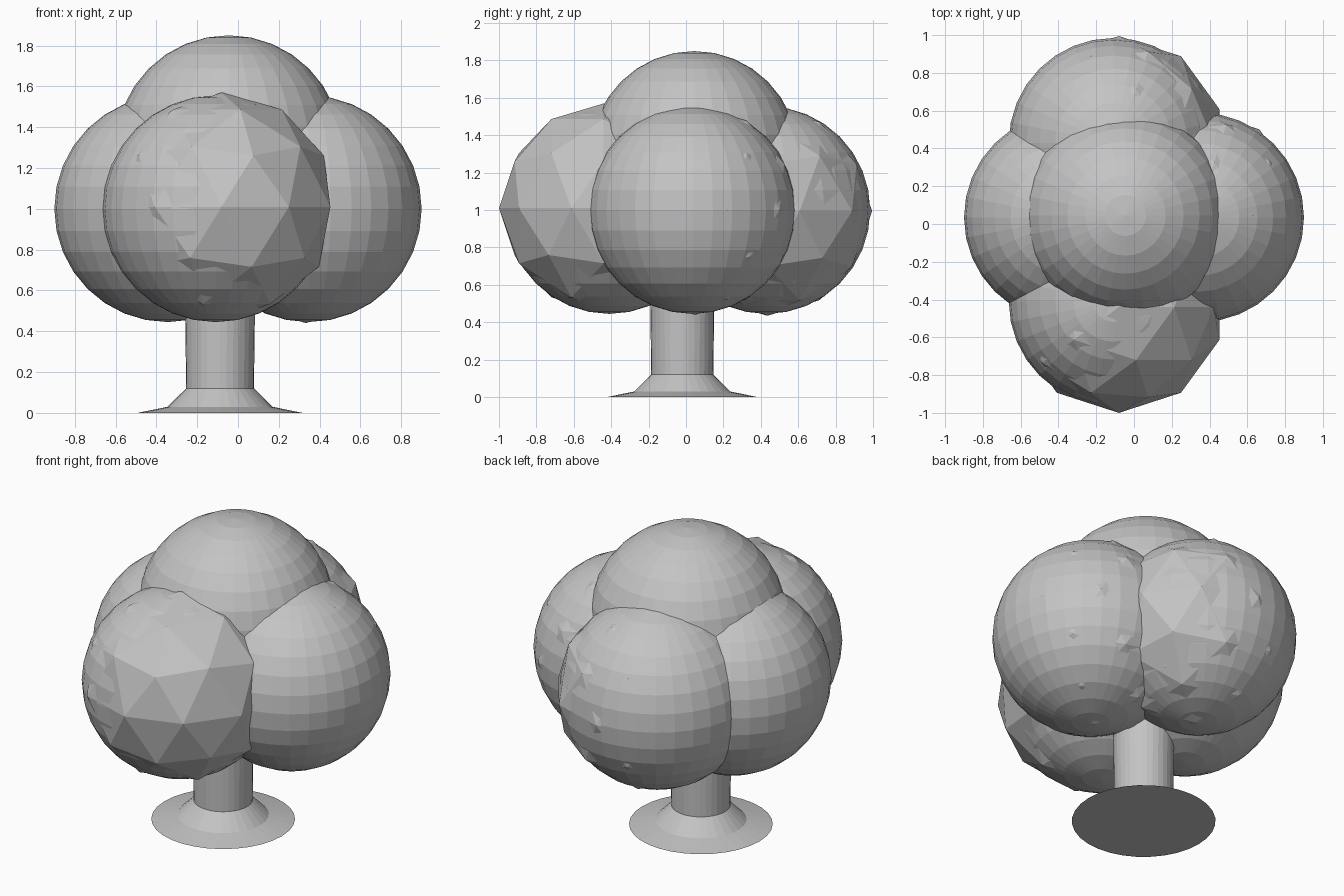
import bpy, math

if "Cube" in bpy.data.objects:
    bpy.data.objects.remove(bpy.data.objects["Cube"])

grey = bpy.data.materials.new("plain_grey")
grey.diffuse_color = (0.55, 0.55, 0.55, 1)
grey.use_nodes = True
grey.node_tree.nodes["Principled BSDF"].inputs["Base Color"].default_value = grey.diffuse_color


def finish(name):
    ob = bpy.context.object
    ob.name = name
    ob.data.materials.append(grey)


def round_clump(name, centre, r):
    bpy.ops.mesh.primitive_uv_sphere_add(segments=32, ring_count=16, radius=r, location=centre)
    finish(name)


def faceted_clump(name, centre, r):
    bpy.ops.mesh.primitive_ico_sphere_add(subdivisions=2, radius=r, location=centre)
    finish(name)


# Smoother leaf clumps
R = 0.555
round_clump("leaves_top", (-0.045, 0.045, 1.295), R)
round_clump("leaves_left", (-0.345, 0.035, 1.0), R)
round_clump("leaves_right", (0.345, 0.035, 1.0), R)
round_clump("leaves_front", (-0.108, -0.41, 1.0), R)
round_clump("leaves_back", (-0.108, 0.43, 1.0), R)

# Coarse faceted clumps that poke through the smoother ones
faceted_clump("leaves_front_faceted", (-0.08, -0.44, 1.01), 0.56)
faceted_clump("leaves_back_faceted", (-0.08, 0.435, 0.995), 0.56)
faceted_clump("leaves_right_faceted", (0.334, 0.048, 1.0), 0.56)

# Trunk with flared foot, turned from a profile of (radius, height)
profile = [(0.404, 0), (0.257, 0.03), (0.166, 0.12), (0.171, 0.50), (0.171, 1.0)]
n = 32
verts = [(r * math.cos(2 * math.pi * i / n), r * math.sin(2 * math.pi * i / n), z)
         for r, z in profile for i in range(n)]
faces = [(k * n + i, k * n + (i + 1) % n, (k + 1) * n + (i + 1) % n, (k + 1) * n + i)
         for k in range(len(profile) - 1) for i in range(n)]
faces.append(tuple(reversed(range(n))))
faces.append(tuple(range((len(profile) - 1) * n, len(profile) * n)))
mesh = bpy.data.meshes.new("trunk")
mesh.from_pydata(verts, [], faces)
mesh.materials.append(grey)
trunk = bpy.data.objects.new("trunk", mesh)
trunk.location = (-0.088, -0.02, 0)
bpy.context.collection.objects.link(trunk)
